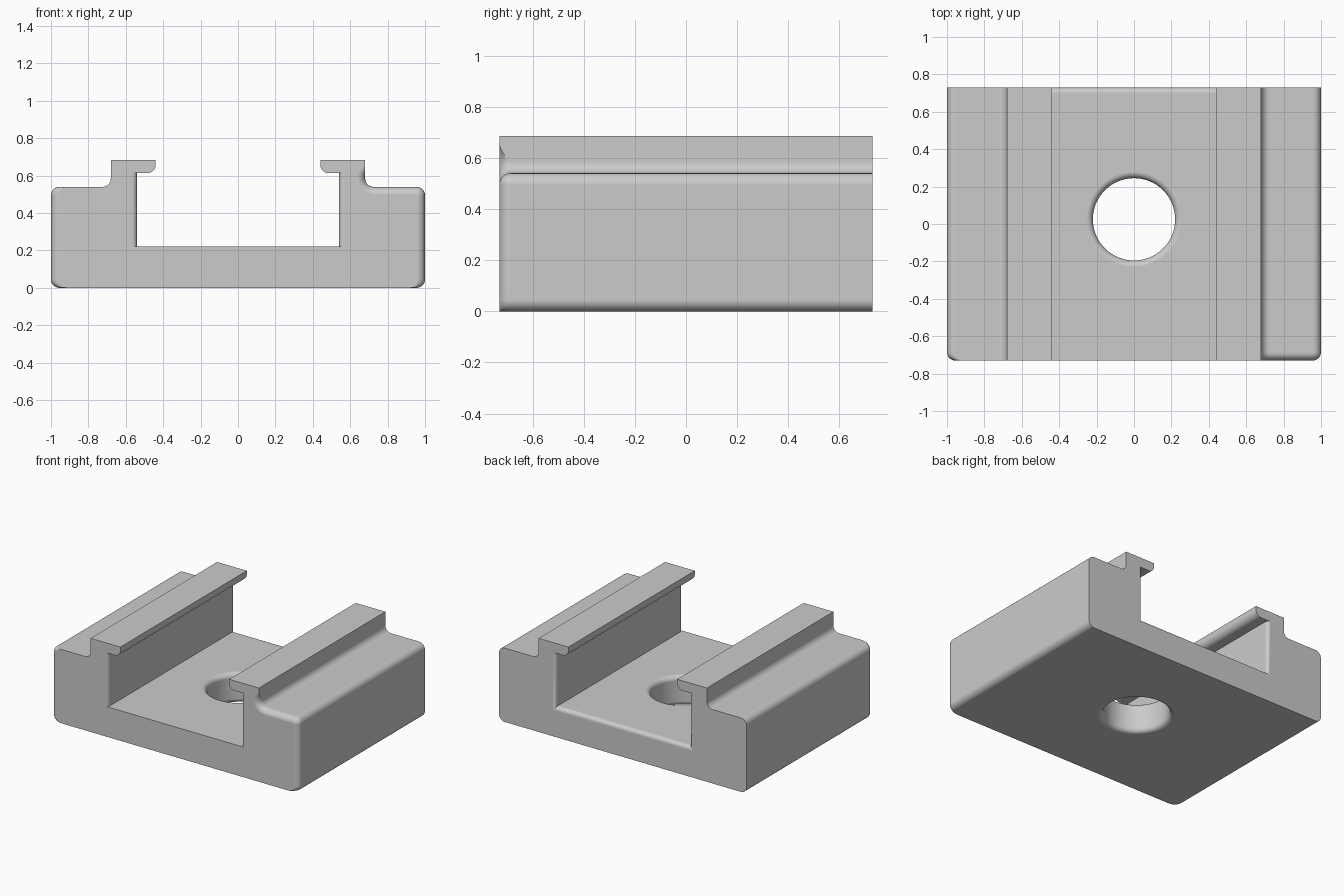
import bpy, bmesh, math

if "Cube" in bpy.data.objects:
    bpy.data.objects.remove(bpy.data.objects["Cube"])

HALF_Y = 0.73      # half length of the extrusion
R = 0.045          # outer fillet radius
RW = 0.027         # channel edge fillet radius
STEPS = 7


def arc(cx, cz, r, a0, a1):
    """Points on a circle, angles in degrees."""
    pts = []
    for i in range(STEPS + 1):
        a = math.radians(a0 + (a1 - a0) * i / STEPS)
        pts.append((cx + r * math.cos(a), cz + r * math.sin(a)))
    return pts


def inset(t, r):
    """Depth of a quarter-round fillet at distance t from the end face."""
    return 0.0 if t >= r else r - math.sqrt(max(0.0, r * r - (r - t) ** 2))


def half_profile(side, top, wall, floor):
    """Right half of the clamp section, from bottom centre outwards and round to the floor.
    side / top / wall / floor are the fillet depths of those faces."""
    p = arc(1 - R - side, R, R, -90, 0)                      # bottom corner
    if top > 0:
        p += arc(1 - R, 0.54 - R, max(R - top, 0.001), 0, 90)
    else:
        p += arc(1 - R - side, 0.54 - R, R, 0, 90)           # shoulder corner
    rc = R + top
    end = 360 - math.degrees(math.acos(-R / rc))
    p += arc(0.68 + R, 0.54 + R, rc, 270, 360 - end if end < 180 else end - 2 * (end - 180))
    p += [(0.68, 0.685), (0.44, 0.685)]                      # lip top
    p += arc(0.44 + R, 0.613 + R, R, 180, 270)               # lip underside
    p += [(0.54 + wall, 0.613), (0.54 + wall, 0.22 - floor)]
    return p


def section(y):
    tf, tb = y + HALF_Y, HALF_Y - y
    side = inset(tf, R)
    wall = inset(min(tf, tb), RW)
    floor = inset(tb, 0.03)
    right = half_profile(side, side, wall, floor)
    left = half_profile(side, 0.0, wall, floor)
    return [(x, y, z) for x, z in right] + [(-x, y, z) for x, z in reversed(left)]


# clamp body: lofted sections
ts = {0.0}
for r in (R, RW):
    for i in range(STEPS + 1):
        ts.add(round(r * (1 - math.cos(math.pi / 2 * i / STEPS)), 5))
ts = sorted(ts)
ys = [-HALF_Y + t for t in ts] + [HALF_Y - t for t in reversed(ts)]
bm = bmesh.new()
rings = [[bm.verts.new(c) for c in section(y)] for y in ys]
n = len(rings[0])
for a, b in zip(rings, rings[1:]):
    for i in range(n):
        j = (i + 1) % n
        bm.faces.new((a[i], a[j], b[j], b[i]))
bm.faces.new(rings[0])
bm.faces.new(rings[-1][::-1])
bmesh.ops.remove_doubles(bm, verts=bm.verts, dist=1e-5)
bmesh.ops.recalc_face_normals(bm, faces=bm.faces)
mesh = bpy.data.meshes.new("clamp_body")
bm.to_mesh(mesh)
bm.free()
body = bpy.data.objects.new("clamp_body", mesh)
bpy.context.collection.objects.link(body)

# bolt hole cutter: turned profile with rounded rims
HR, HF, SEG = 0.22, 0.035, 64
prof = [(HR + HF, -0.05)] + arc(HR + HF, HF, HF, 270, 180)
prof += arc(HR + HF, 0.22 - HF, HF, 180, 90) + [(HR + HF, 0.27)]
bm = bmesh.new()
cols = []
for k in range(SEG):
    a = 2 * math.pi * k / SEG
    cols.append([bm.verts.new((r * math.cos(a), 0.025 + r * math.sin(a), z)) for r, z in prof])
for k in range(SEG):
    a, b = cols[k], cols[(k + 1) % SEG]
    for i in range(len(prof) - 1):
        bm.faces.new((a[i], b[i], b[i + 1], a[i + 1]))
bm.faces.new([c[0] for c in reversed(cols)])
bm.faces.new([c[-1] for c in cols])
bmesh.ops.recalc_face_normals(bm, faces=bm.faces)
cut_mesh = bpy.data.meshes.new("hole_cutter")
bm.to_mesh(cut_mesh)
bm.free()
cutter = bpy.data.objects.new("hole_cutter", cut_mesh)
bpy.context.collection.objects.link(cutter)
cutter.hide_render = True

bpy.context.view_layer.objects.active = body
body.select_set(True)
mod = body.modifiers.new("bolt_hole", 'BOOLEAN')
mod.operation = 'DIFFERENCE'
mod.solver = 'EXACT'
mod.object = cutter
bpy.ops.object.modifier_apply(modifier=mod.name)
bpy.data.objects.remove(cutter)

# plain grey finish
grey = bpy.data.materials.new("plain_grey")
grey.diffuse_color = (0.6, 0.6, 0.6, 1)
grey.use_nodes = True
grey.node_tree.nodes["Principled BSDF"].inputs["Base Color"].default_value = grey.diffuse_color
body.data.materials.clear()
body.data.materials.append(grey)
bpy.ops.object.shade_smooth_by_angle(angle=math.radians(30))
wn = body.modifiers.new("even_shading", 'WEIGHTED_NORMAL')
wn.keep_sharp = True
